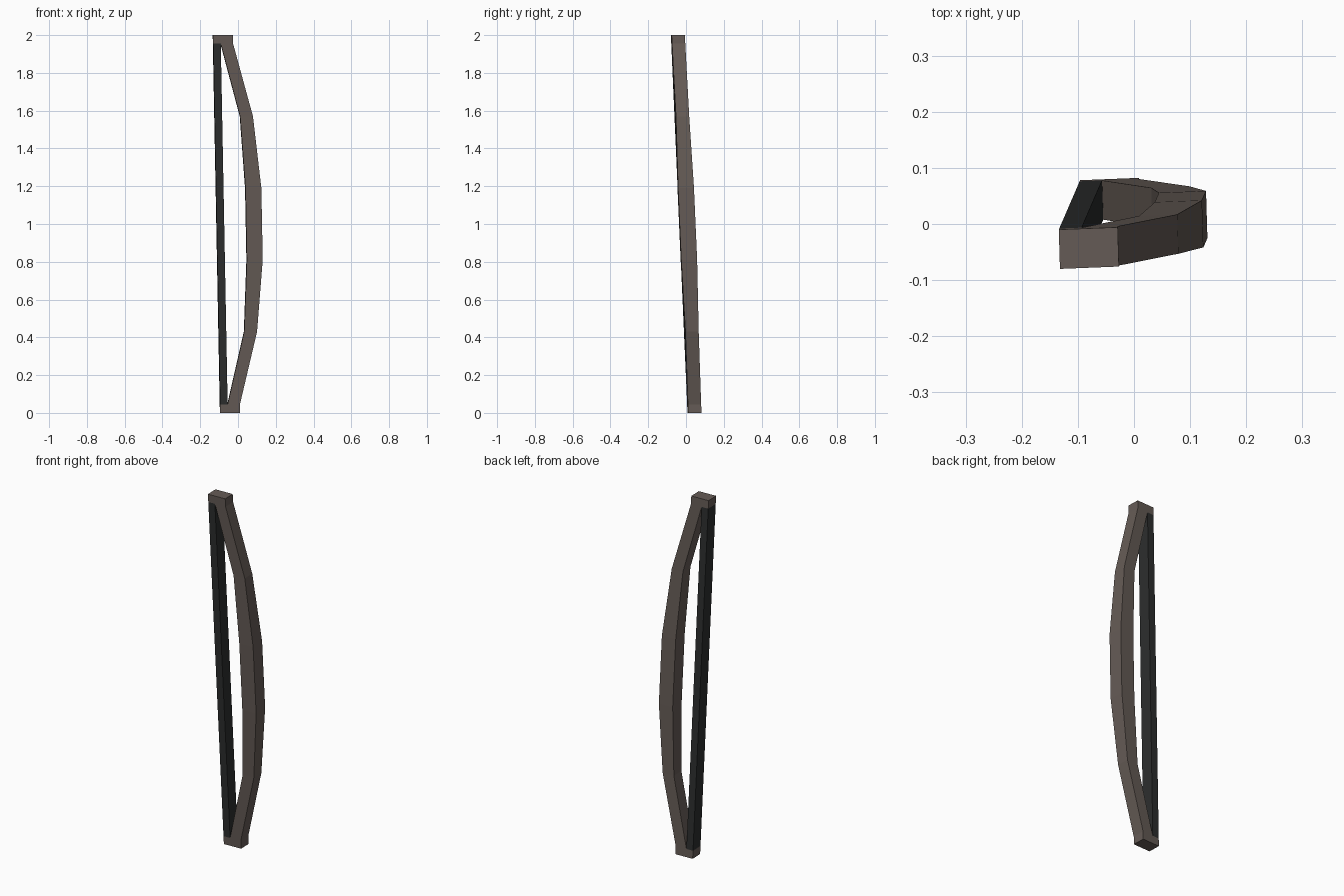
import bpy

if "Cube" in bpy.data.objects:
    bpy.data.objects.remove(bpy.data.objects["Cube"])


def material(name, rgb):
    m = bpy.data.materials.new(name)
    m.diffuse_color = (*rgb, 1)
    m.use_nodes = True
    m.node_tree.nodes["Principled BSDF"].inputs["Base Color"].default_value = m.diffuse_color
    return m


wood = material("dark_wood", (0.13, 0.105, 0.092))
cord = material("dark_cord", (0.025, 0.027, 0.027))


def place(u, v, z):
    """Lean and slightly turn the bow: u runs from string to belly, v is depth."""
    return (-0.095 - 0.019 * z + u - 0.03 * v,
            0.043 - 0.044 * z + 0.04 * u + v, z)


def loft(name, sections, mat):
    """Join rectangular sections (z, inner u, outer u, half depth) into a bar."""
    verts, faces = [], []
    for z, a, b, h in sections:
        verts += [place(a, -h, z), place(b, -h, z), place(b, h, z), place(a, h, z)]
    for i in range(len(sections) - 1):
        k = 4 * i
        for j in range(4):
            n = (j + 1) % 4
            faces.append((k + j, k + n, k + 4 + n, k + 4 + j))
    faces.append((3, 2, 1, 0))
    k = 4 * (len(sections) - 1)
    faces.append((k, k + 1, k + 2, k + 3))
    mesh = bpy.data.meshes.new(name)
    mesh.from_pydata(verts, [], faces)
    mesh.materials.append(mat)
    obj = bpy.data.objects.new(name, mesh)
    bpy.context.collection.objects.link(obj)
    return obj


# Curved limb: half the sections, mirrored about mid height
half = [(0.045, 0.04, 0.105, 0.035), (0.43, 0.135, 0.203, 0.035),
        (0.81, 0.156, 0.240, 0.042)]
loft("bow_limb", half + [(2 - z, a, b, h) for z, a, b, h in reversed(half)], wood)

# Tip blocks at both ends
for name, z0 in (("lower_tip", 0.0), ("upper_tip", 1.955)):
    loft(name, [(z0, 0, 0.105, 0.035), (z0 + 0.045, 0, 0.105, 0.035)], wood)

# Straight flat string between the tips
loft("bow_string", [(0.045, 0, 0.04, 0.035), (1.955, 0, 0.04, 0.035)], cord)
